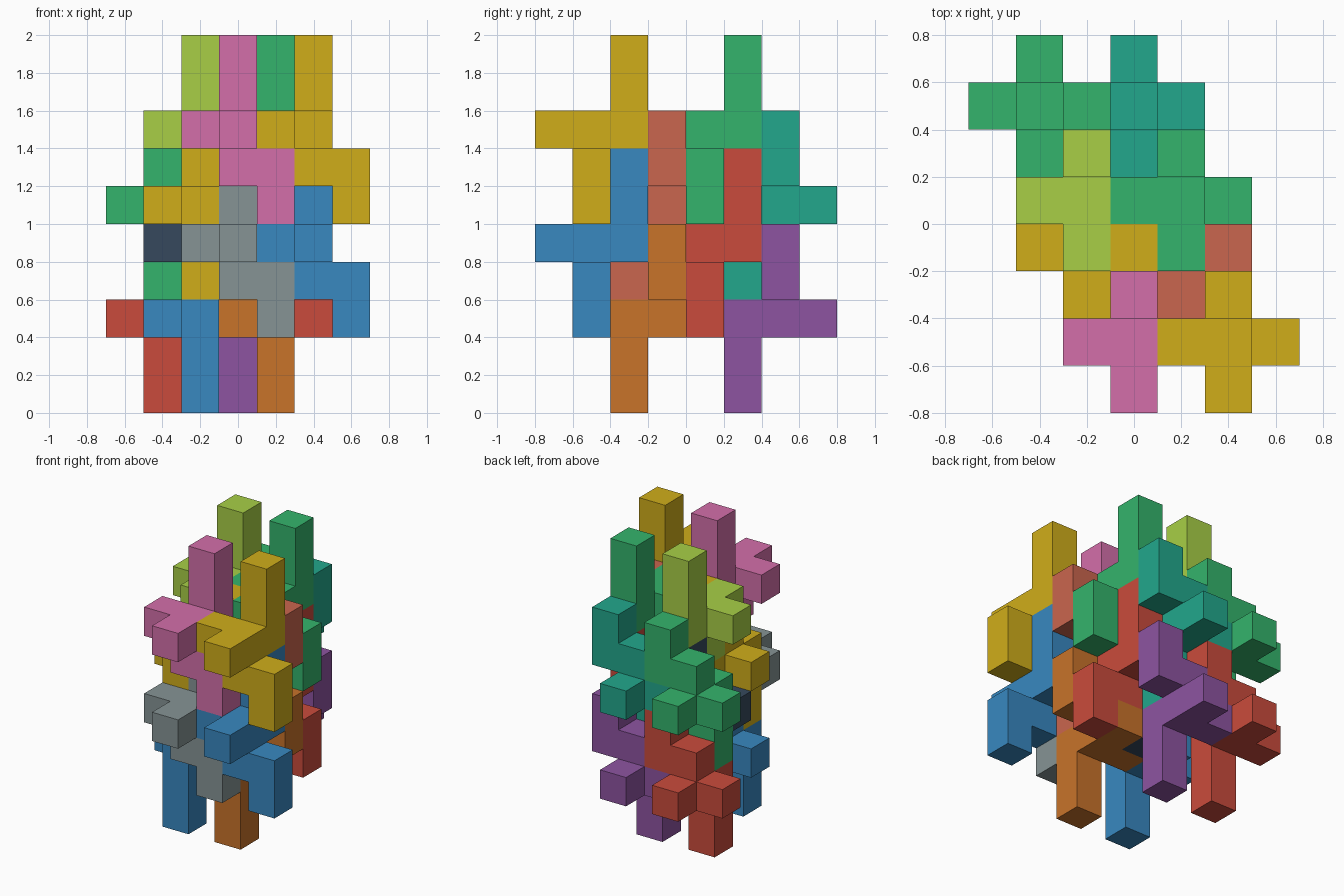
import bpy, bmesh
from mathutils import Vector

if "Cube" in bpy.data.objects:
    bpy.data.objects.remove(bpy.data.objects["Cube"])

S = 0.2  # edge of one cube cell

# one nine-cell puzzle piece, relative to its centre cell
PIECE = [(0, 0, 0), (0, 1, 0), (0, -1, 0), (-1, 0, 0), (0, 1, 1),
         (0, 1, 2), (0, 0, -1), (1, 0, -1), (1, 0, -2)]
# the same piece turned half a turn about x
TURNED = [(x, -y, -z) for x, y, z in PIECE]

RGB = {"blue": (56, 136, 192), "gold": (208, 174, 26), "pink": (212, 111, 170),
       "lime": (168, 207, 70), "green": (52, 180, 108), "grey": (134, 148, 149),
       "navy": (54, 73, 93), "red": (202, 75, 60), "teal": (34, 167, 140),
       "salmon": (202, 102, 78), "purple": (141, 84, 161), "orange": (200, 115, 42)}


def linear(v):
    v /= 255
    return v / 12.92 if v <= 0.04045 else ((v + 0.055) / 1.055) ** 2.4


MATS = {}
for key, rgb in RGB.items():
    MATS[key] = bpy.data.materials.new(key)
    MATS[key].diffuse_color = (*[linear(c) for c in rgb], 1)


def build_piece(name, cells, centre, colour):
    """Join cube cells into one closed shell with merged flat faces."""
    filled = {tuple(a + b for a, b in zip(c, centre)) for c in cells}
    bm = bmesh.new()
    for cell in filled:
        mid = Vector(cell) + Vector((0.5, 0.5, 0.5))
        for axis in range(3):
            for sign in (-1, 1):
                n = Vector((0, 0, 0))
                n[axis] = sign
                if tuple(int(a + b) for a, b in zip(cell, n)) in filled:
                    continue
                u = Vector((0, 0, 0))
                u[(axis + 1) % 3] = 0.5
                v = n.cross(u)
                c = mid + n * 0.5
                quad = [c - u - v, c + u - v, c + u + v, c - u + v]
                bm.faces.new([bm.verts.new(((p.x - 3.5) * S, (p.y - 4) * S, p.z * S))
                              for p in quad])
    bmesh.ops.remove_doubles(bm, verts=bm.verts, dist=0.001)
    bmesh.ops.recalc_face_normals(bm, faces=bm.faces)
    bmesh.ops.dissolve_limit(bm, angle_limit=0.01, verts=bm.verts, edges=bm.edges)
    me = bpy.data.meshes.new(name)
    bm.to_mesh(me)
    bm.free()
    me.materials.append(MATS[colour])
    bpy.context.collection.objects.link(bpy.data.objects.new(name, me))


# columns of pieces, each holding an upper and a lower piece three cells apart
UPRIGHT = [(3, 1, "pink", "grey"), (5, 1, "gold", "blue"),
           (2, 4, "lime", "navy"), (4, 4, "green", "red")]
FLIPPED = [(3, 6, "teal", "purple"), (1, 6, "green", "red"),
           (4, 3, "salmon", "orange"), (2, 3, "gold", "blue")]

for label, cells, columns, top in (("upright", PIECE, UPRIGHT, 7),
                                   ("turned", TURNED, FLIPPED, 5)):
    for x, y, upper, lower in columns:
        build_piece(f"{label}_piece_upper_{upper}", cells, (x, y, top), upper)
        build_piece(f"{label}_piece_lower_{lower}", cells, (x, y, top - 3), lower)

for m in bpy.data.materials:
    if m.users and not m.is_grease_pencil:
        m.use_nodes = True
        m.node_tree.nodes["Principled BSDF"].inputs["Base Color"].default_value = m.diffuse_color
